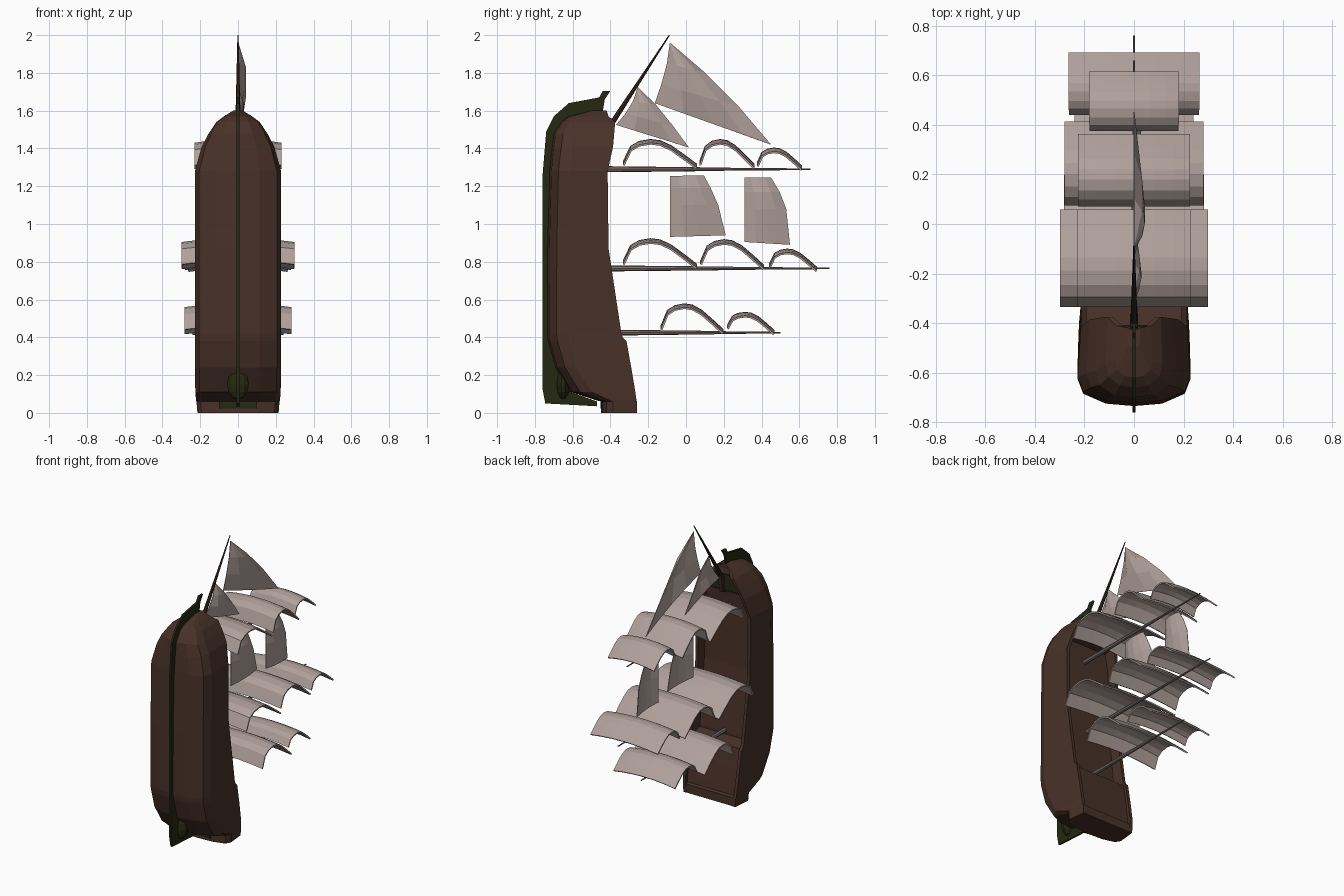
import bpy, bmesh
from mathutils import Vector

if "Cube" in bpy.data.objects:
    bpy.data.objects.remove(bpy.data.objects["Cube"])


def material(name, rgb):
    m = bpy.data.materials.new(name)
    m.use_nodes = True
    m.diffuse_color = (*rgb, 1)
    m.node_tree.nodes["Principled BSDF"].inputs["Base Color"].default_value = (*rgb, 1)
    return m


BROWN = material("hull brown", (0.065, 0.031, 0.021))
GREEN = material("keel green", (0.019, 0.021, 0.006))
CLOTH = material("sail cloth", (0.43, 0.35, 0.325))
SPAR = material("mast grey", (0.2, 0.16, 0.15))
DARK = material("bowsprit brown", (0.04, 0.02, 0.014))


def finish(bm, name, *mats):
    bmesh.ops.recalc_face_normals(bm, faces=bm.faces)
    me = bpy.data.meshes.new(name)
    bm.to_mesh(me)
    bm.free()
    for m in mats:
        me.materials.append(m)
    ob = bpy.data.objects.new(name, me)
    bpy.context.collection.objects.link(ob)
    return ob


def grid(bm, rows, closed=False):
    """Skin a list of point rows with quads."""
    vs = [[bm.verts.new(p) for p in r] for r in rows]
    n = len(vs[0])
    for a, b in zip(vs, vs[1:]):
        for i in range(n if closed else n - 1):
            j = (i + 1) % n
            bm.faces.new((a[i], a[j], b[j], b[i]))
    return vs


def solidify(ob, t):
    m = ob.modifiers.new("thickness", 'SOLIDIFY')
    m.thickness, m.offset = t, 0


# Hull: sections of (z, keel y, half width, rim y, deck y), stern to bow
SECTIONS = [
    (0.0, -0.45, 0.215, -0.26, -0.262), (0.06, -0.45, 0.22, -0.26, -0.262),
    (0.065, -0.47, 0.222, -0.262, -0.285), (0.11, -0.61, 0.226, -0.268, -0.29),
    (0.24, -0.69, 0.228, -0.29, -0.31), (0.38, -0.73, 0.228, -0.315, -0.335),
    (0.40, -0.733, 0.228, -0.335, -0.43), (0.42, -0.735, 0.228, -0.342, -0.43),
    (0.87, -0.733, 0.228, -0.41, -0.48), (1.28, -0.722, 0.228, -0.415, -0.49),
    (1.40, -0.71, 0.195, -0.388, -0.48), (1.41, -0.708, 0.192, -0.386, -0.43),
    (1.48, -0.70, 0.155, -0.38, -0.42), (1.54, -0.66, 0.115, -0.375, -0.42),
    (1.57, -0.62, 0.075, -0.41, -0.425), (1.60, -0.5, 0.025, -0.42, -0.425),
]


def section(z, yk, w, yr, yd):
    d = (yr - yk) / 0.33
    d = min(d, 1)
    t = min(0.022, w * 0.3)
    half = [(w * 0.5, yk + 0.01 * d), (w * 0.9, yk + 0.05 * d), (w, yk + 0.11 * d),
            (w * 0.94, yr), (w * 0.94 - t, yr), (w * 0.94 - t, yd)]
    pts = [(0, yk)] + half + [(-x, y) for x, y in reversed(half)]
    return [(x, y, z) for x, y in pts]


bm = bmesh.new()
rings = grid(bm, [section(*s) for s in SECTIONS], True)
bm.faces.new(rings[0])
bm.faces.new(rings[-1])
finish(bm, "hull", BROWN)


def plate(name, outline, thick, mat):
    """Side-on outline of (y, z) points, given a thickness across x."""
    b = bmesh.new()
    f = b.faces.new([b.verts.new((-thick / 2, y, z)) for y, z in outline])
    r = bmesh.ops.extrude_face_region(b, geom=[f])
    moved = [v for v in r["geom"] if isinstance(v, bmesh.types.BMVert)]
    bmesh.ops.translate(b, verts=moved, vec=(thick, 0, 0))
    return finish(b, name, mat)


# Keel, rudder fin and stem scroll
plate("keel", [
    (-0.47, 0.035), (-0.745, 0.05), (-0.76, 0.13), (-0.76, 1.25), (-0.74, 1.49),
    (-0.70, 1.57), (-0.62, 1.64), (-0.46, 1.67), (-0.44, 1.705), (-0.40, 1.705),
    (-0.43, 1.66), (-0.44, 1.60), (-0.62, 1.565), (-0.695, 1.48), (-0.73, 0.42),
    (-0.69, 0.24), (-0.61, 0.11), (-0.47, 0.06)], 0.014, GREEN)

bm = bmesh.new()
bmesh.ops.create_uvsphere(bm, u_segments=10, v_segments=6, radius=1)
bmesh.ops.scale(bm, vec=(0.06, 0.035, 0.08), verts=bm.verts)
bmesh.ops.translate(bm, vec=(0, -0.65, 0.15), verts=bm.verts)
finish(bm, "stern_post_boss", GREEN)

# Dark band across the transom and platform at the bow
bm = bmesh.new()
bmesh.ops.create_cube(bm, size=1)
bmesh.ops.scale(bm, vec=(0.2, 0.006, 0.036), verts=bm.verts)
bmesh.ops.translate(bm, vec=(0, -0.45, 0.04), verts=bm.verts)
finish(bm, "transom_band", GREEN)
bm = bmesh.new()
bm.faces.new([bm.verts.new((x, -0.412, z)) for x, z in
              ((-0.13, 1.43), (0.13, 1.43), (0.07, 1.54), (-0.07, 1.54))])
solidify(finish(bm, "bow_platform", GREEN), 0.008)


def spar(name, a, b, r1, r2, mat):
    a, b = Vector(a), Vector(b)
    m = bmesh.new()
    bmesh.ops.create_cone(m, cap_ends=True, segments=8, radius1=r1, radius2=r2,
                          depth=(b - a).length)
    q = (b - a).to_track_quat('Z', 'Y')
    for v in m.verts:
        v.co = q @ v.co + (a + b) / 2
    return finish(m, name, mat)


# Masts in two tapering lengths, and the bowsprit
for name, z, mid, tip in (("fore", 1.29, 0.2, 0.66), ("main", 0.765, 0.25, 0.76),
                          ("mizzen", 0.425, 0.15, 0.5)):
    spar(name + "_lower_mast", (0, -0.5, z), (0, mid, z), 0.017, 0.009, SPAR)
    spar(name + "_topmast", (0, mid - 0.1, z), (0, tip, z), 0.009, 0.004, SPAR)
spar("bowsprit", (0, -0.44, 1.46), (0, -0.088, 2.0), 0.016, 0.003, DARK)
plate("bowsprit_step", [(-0.435, 1.40), (-0.39, 1.42), (-0.378, 1.54), (-0.41, 1.54)],
      0.025, DARK)

# Square sails: (name, y start, y end, foot z, head z, peak z, half width)
ARC = ((0, 0), (0.1, 0.7), (0.22, 0.92), (0.37, 1), (0.5, 0.95), (0.65, 0.74), (0.82, 0.38), (1, 0))
SAILS = [
    ("fore_course", -0.33, 0.055, 1.33, 1.315, 1.445, 0.23),
    ("fore_topsail", 0.075, 0.36, 1.33, 1.315, 1.445, 0.225),
    ("fore_topgallant", 0.38, 0.612, 1.325, 1.305, 1.4, 0.18),
    ("main_course", -0.33, 0.055, 0.805, 0.785, 0.92, 0.298),
    ("main_topsail", 0.08, 0.41, 0.805, 0.78, 0.915, 0.28),
    ("main_topgallant", 0.445, 0.69, 0.79, 0.77, 0.865, 0.263),
    ("mizzen_course", -0.13, 0.195, 0.46, 0.44, 0.575, 0.283),
    ("mizzen_topsail", 0.222, 0.465, 0.465, 0.435, 0.53, 0.24),
]
for name, y0, y1, z0, z1, top, w in SAILS:
    rows = []
    for t, h in ARC:
        base = z0 + (z1 - z0) * t
        z = base + (top - base) * h
        rows.append([(w * u, y0 + (y1 - y0) * t, z - 0.02 * u * u)
                     for u in (-1, -0.7, -0.35, 0, 0.35, 0.7, 1)])
    bm = bmesh.new()
    grid(bm, rows)
    solidify(finish(bm, name, CLOTH), 0.01)


def hung_sail(name, left, right, belly):
    """Fore-and-aft sail skinned between two edges of (y, z), bellied to one side."""
    rows = []
    n = len(left) - 1
    for i, (a, b) in enumerate(zip(left, right)):
        s = 4 * i / n * (1 - i / n) * 0.7 + 0.3
        if a == b:
            s = 0
        rows.append([(belly * s * 4 * t * (1 - t), a[0] + (b[0] - a[0]) * t,
                      a[1] + (b[1] - a[1]) * t) for t in (0, 0.25, 0.5, 0.75, 1)])
    m = bmesh.new()
    grid(m, rows)
    bmesh.ops.remove_doubles(m, verts=m.verts, dist=0.0005)
    solidify(finish(m, name, CLOTH), 0.004)


# Staysails between the masts, then the two jibs
hung_sail("inner_staysail",
          [(-0.083, 1.255), (-0.083, 1.19), (-0.083, 1.10), (-0.083, 0.932)],
          [(0.095, 1.255), (0.13, 1.19), (0.17, 1.10), (0.21, 0.94)], 0.035)
hung_sail("outer_staysail",
          [(0.31, 1.245), (0.31, 1.17), (0.31, 1.08), (0.31, 0.905)],
          [(0.45, 1.245), (0.495, 1.17), (0.53, 1.08), (0.55, 0.89)], 0.035)
hung_sail("large_jib",
          [(-0.085, 1.96), (-0.1, 1.85), (-0.13, 1.74), (-0.165, 1.64)],
          [(-0.085, 1.96), (0.1, 1.8), (0.28, 1.62), (0.45, 1.42)], 0.045)
hung_sail("small_jib",
          [(-0.255, 1.725), (-0.28, 1.65), (-0.32, 1.585), (-0.37, 1.525)],
          [(-0.255, 1.725), (-0.16, 1.63), (-0.07, 1.52), (0.015, 1.405)], 0.03)
